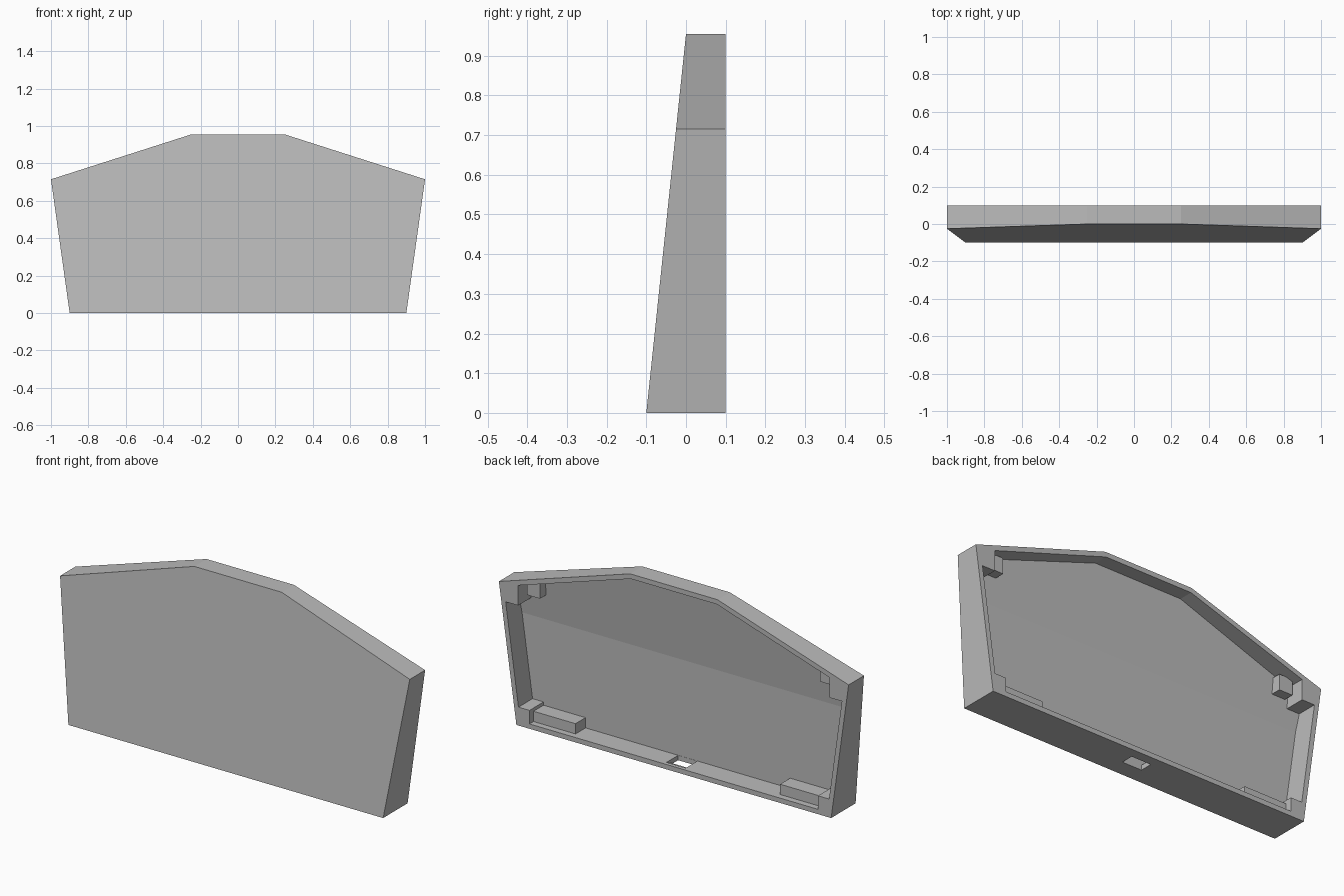
import bpy
import bmesh
from mathutils import Vector

cube = bpy.data.objects.get("Cube")
if cube:
    bpy.data.objects.remove(cube, do_unlink=True)

grey = bpy.data.materials.new("plain_grey")
grey.use_nodes = True
grey.diffuse_color = (0.5, 0.5, 0.5, 1)
grey.node_tree.nodes["Principled BSDF"].inputs["Base Color"].default_value = (0.5, 0.5, 0.5, 1)

WALL = 0.025


def finish(name, bm):
    bmesh.ops.recalc_face_normals(bm, faces=bm.faces)
    mesh = bpy.data.meshes.new(name)
    bm.to_mesh(mesh)
    bm.free()
    mesh.materials.append(grey)
    obj = bpy.data.objects.new(name, mesh)
    bpy.context.collection.objects.link(obj)
    return obj


def convex(name, planes):
    """Carve a convex solid out of a big block with (point, outward normal) planes."""
    bm = bmesh.new()
    bmesh.ops.create_cube(bm, size=6)
    for point, normal in planes:
        geom = bm.verts[:] + bm.edges[:] + bm.faces[:]
        cut = bmesh.ops.bisect_plane(bm, geom=geom, plane_co=point, plane_no=normal, clear_outer=True)
        edges = [e for e in cut["geom_cut"] if isinstance(e, bmesh.types.BMEdge)]
        bmesh.ops.holes_fill(bm, edges=edges)
    return finish(name, bm)


def box(name, low, high):
    bm = bmesh.new()
    bmesh.ops.create_cube(bm, size=1)
    for v in bm.verts:
        v.co = [l + (c + 0.5) * (h - l) for c, l, h in zip(v.co, low, high)]
    return finish(name, bm)


def cylinder(name, x, z, radius, y0, y1, sides):
    bm = bmesh.new()
    bmesh.ops.create_cone(bm, cap_ends=True, segments=sides, radius1=radius, radius2=radius, depth=1)
    for v in bm.verts:
        v.co = (x + v.co.x, y0 + (v.co.z + 0.5) * (y1 - y0), z + v.co.y)
    return finish(name, bm)


def subtract(target, cutter):
    cutter.hide_render = True
    mod = target.modifiers.new("cut", "BOOLEAN")
    mod.operation = "DIFFERENCE"
    mod.solver = "EXACT"
    mod.object = cutter
    graph = bpy.context.evaluated_depsgraph_get()
    mesh = bpy.data.meshes.new_from_object(target.evaluated_get(graph))
    target.modifiers.clear()
    target.data = mesh
    bpy.data.objects.remove(cutter, do_unlink=True)


# Outline of the case, seen from the front
outline = [(Vector((0, 0, 0)), Vector((0, 0, -1))), (Vector((0, 0, 0.955)), Vector((0, 0, 1)))]
for s in (-1, 1):
    outline.append((Vector((s, 0, 0.715)), Vector((s * 0.715, 0, -0.1)).normalized()))
    outline.append((Vector((s, 0, 0.715)), Vector((s * 0.24, 0, 0.75)).normalized()))
slope = Vector((0, -0.955, 0.1))

# Solid case with a leaning front
shell = convex("case_shell", outline + [((0, 0.1, 0), (0, 1, 0)), ((0, -0.1, 0), slope)])

# Cavity, open at the back, with an upright lower and a leaning upper floor
inner = [(p - n * WALL, n) for p, n in outline]
cavity = convex("cavity", inner + [((0, 0.15, 0), (0, 1, 0)), ((0, -0.015, 0), (0, -1, 0)),
                                   ((0, -0.07, 0), slope)])

# Parts left standing inside the cavity
for s in (-1, 1):
    def block(name, x0, x1, y1, z0, z1):
        a, b = sorted((s * x0, s * x1))
        subtract(cavity, box(name, (a, -0.3, z0), (b, y1, z1)))

    block("top_screw_post", 0.89, 1.2, 0.3, 0.62, 0.9)
    block("bottom_screw_post", 0.825, 1.2, 0.3, -0.1, 0.095)
    block("locating_block", 0.80, 0.875, 0.05, 0.66, 0.74)
    block("bottom_bar", 0.585, 0.85, 0.067, -0.1, 0.078)
    subtract(cavity, cylinder("curved_boss", s * 0.61, 1.15, 0.42, -0.3, 0.07, 96))

subtract(shell, cavity)

# Screw holes in the corner posts
for s in (-1, 1):
    for x, z in ((0.952, 0.688), (0.868, 0.056)):
        subtract(shell, cylinder("screw_hole", s * x, z, 0.029, 0.03, 0.2, 24))

# Cable slot through the bottom, with a shallow recess above it
subtract(shell, box("cable_slot", (-0.055, -0.014, -0.1), (0.055, 0.05, 0.05)))
subtract(shell, box("slot_recess", (-0.055, -0.014, 0.012), (0.055, 0.08, 0.05)))
